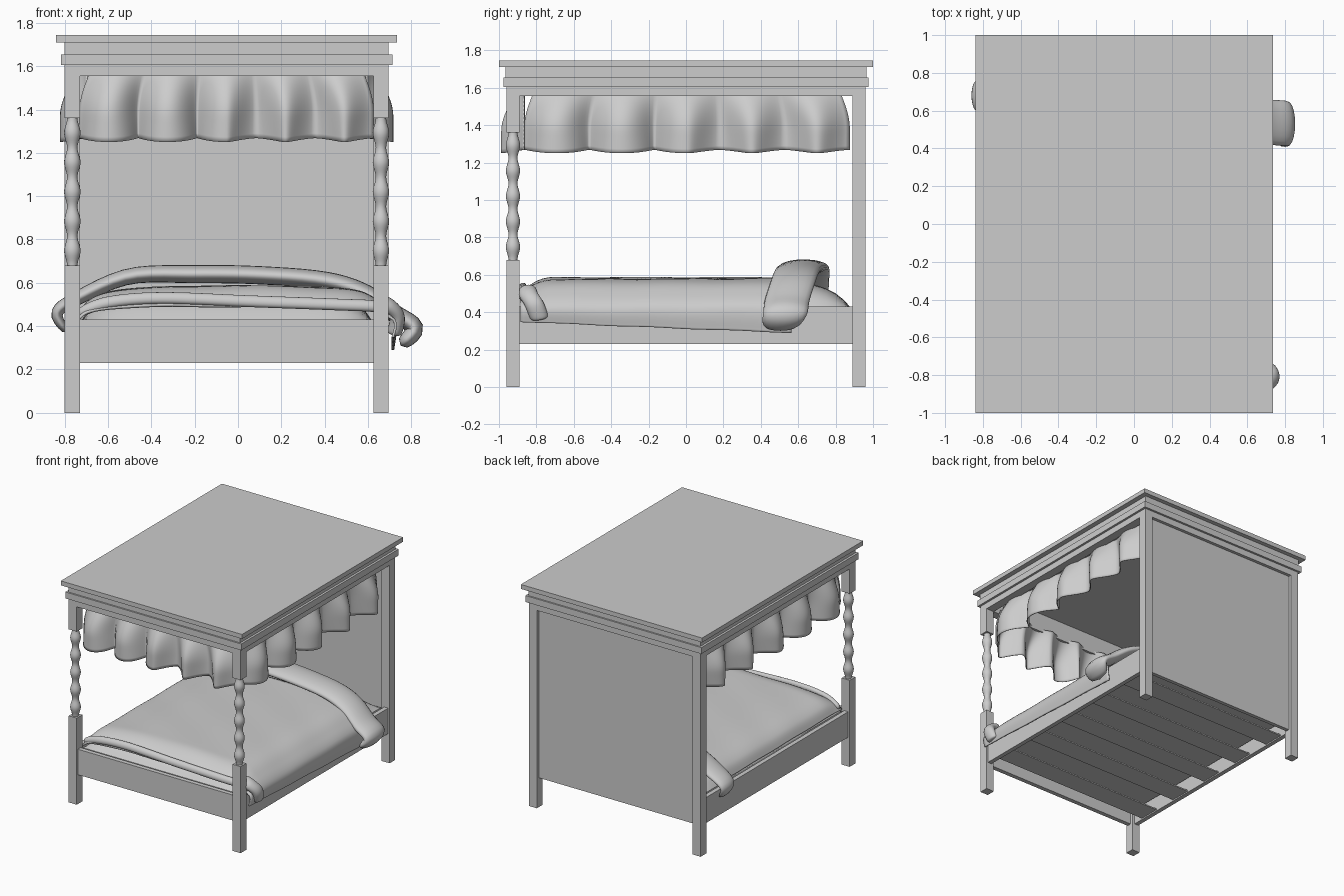
import bpy, bmesh, math
from mathutils import Vector

cube = bpy.data.objects.get("Cube")
if cube:
    bpy.data.objects.remove(cube, do_unlink=True)

grey = bpy.data.materials.new("plain_grey")
grey.use_nodes = True
grey.diffuse_color = (0.605, 0.605, 0.605, 1)
grey.node_tree.nodes["Principled BSDF"].inputs["Base Color"].default_value = grey.diffuse_color

CX = -0.0525            # middle of the wooden frame
HX, HY = 0.7475, 0.96   # outer half sizes at the posts
POST = 0.07


def finish(name, bm, smooth):
    bmesh.ops.recalc_face_normals(bm, faces=bm.faces)
    mesh = bpy.data.meshes.new(name)
    bm.to_mesh(mesh)
    bm.free()
    mesh.materials.append(grey)
    for p in mesh.polygons:
        p.use_smooth = smooth
    ob = bpy.data.objects.new(name, mesh)
    bpy.context.collection.objects.link(ob)
    return ob


def box(name, x, y, z):
    """Box from (low, high) pairs, x measured from the frame middle."""
    bm = bmesh.new()
    bmesh.ops.create_cube(bm, size=1)
    for v in bm.verts:
        v.co = [lo + (hi - lo) * (c + 0.5) for c, (lo, hi) in zip(v.co, (x, y, z))]
        v.co.x += CX
    return finish(name, bm, False)


def surface(name, f, nu, nv, thick=0):
    """Smooth grid surface from f(u, v) with u and v in 0..1."""
    bm = bmesh.new()
    rows = [[bm.verts.new(f(i / nu, j / nv)) for j in range(nv + 1)] for i in range(nu + 1)]
    for a, b in zip(rows, rows[1:]):
        for j in range(nv):
            bm.faces.new((a[j], b[j], b[j + 1], a[j + 1]))
    bmesh.ops.remove_doubles(bm, verts=bm.verts, dist=0.0001)
    ob = finish(name, bm, True)
    if thick:
        mod = ob.modifiers.new("thickness", "SOLIDIFY")
        mod.thickness = thick
        mod.offset = 0
    return ob


def path(pts, t):
    """Smooth point along a list of points."""
    p = [Vector(q) for q in pts]
    s = t * (len(p) - 1)
    i = min(int(s), len(p) - 2)
    s -= i
    a, b, c, d = p[max(i - 1, 0)], p[i], p[i + 1], p[min(i + 2, len(p) - 1)]
    return 0.5 * (2 * b + (c - a) * s + (2 * a - 5 * b + 4 * c - d) * s * s
                  + (3 * b - a - 3 * c + d) * s ** 3)


def roll(name, pts, wide, thin, side, start=1):
    """Flattened tube along a path, rounded at its ends, its first end scaled by start."""
    side = Vector(side).normalized()

    def f(u, v):
        mid = path(pts, u)
        along = path(pts, min(u + 0.01, 1)) - path(pts, max(u - 0.01, 0))
        up = along.cross(side).normalized()
        r = (1 - abs(2 * u - 1) ** 14) ** 0.5
        r *= start + (1 - start) * min(1, u * 2.5)
        a = v * math.tau
        return mid + r * (wide * math.cos(a) * side + thin * math.sin(a) * up)
    return surface(name, f, 48, 20)


def frame(name, hx, hy, z, depth):
    """Rectangular ring of four boards."""
    for s, n in ((-1, "front"), (1, "back")):
        box(f"{name}_{n}", (-hx, hx), sorted((s * hy, s * (hy - depth))), z)
    for s, n in ((-1, "right"), (1, "left")):
        box(f"{name}_{n}", sorted((s * hx, s * (hx - depth))), (depth - hy, hy - depth), z)


# Canopy roof and mouldings
box("canopy_top", (-0.7875, 0.7875), (-1, 1), (1.71, 1.745))
frame("canopy_upper_frieze", HX, 0.965, (1.655, 1.71), POST)
frame("canopy_moulding", 0.765, 0.977, (1.605, 1.655), 0.085)
frame("canopy_lower_frieze", HX, HY, (1.555, 1.605), POST)

# Posts, the front ones with turned bobbins
for s, n in ((-1, "right"), (1, "left")):
    px = sorted((s * HX, s * (HX - POST)))
    front, back = (-HY, POST - HY), (HY - POST, HY)
    box(f"back_{n}_post", px, back, (0, 1.555))
    box(f"front_{n}_post_lower", px, front, (0, 0.68))
    box(f"front_{n}_post_upper", px, front, (1.36, 1.555))

    def bobbins(u, v, cx=CX + s * (HX - POST / 2)):
        r = 0.031 - 0.007 * math.cos(u * 5 * math.tau)
        a = v * math.tau
        return cx + r * math.cos(a), -HY + POST / 2 + r * math.sin(a), 0.68 + 0.68 * u
    surface(f"front_{n}_post_bobbins", bobbins, 60, 20)
    # Side rails
    box(f"{n}_rail", sorted((s * 0.735, s * 0.70)), (-0.89, 0.89), (0.23, 0.43))

# Foot rail, head panel and slats
box("foot_rail", (-0.68, 0.68), (-0.945, -0.91), (0.23, 0.43))
box("head_panel", (-0.68, 0.68), (0.905, 0.935), (0.23, 1.555))
for i in range(5):
    y = -0.72 + 0.362 * i
    box(f"slat_{i + 1}", (-0.70, 0.70), (y - 0.085, y + 0.085), (0.24, 0.25))


# Gathered valances on three sides
def valance(name, place, half, mid, reach, valley):
    def f(u, v):
        wave = (0.5 - 0.5 * math.cos(10 * math.pi * u)) ** 0.7
        swell = math.sin(min(v / 0.65, 1) * math.pi / 2)
        out = valley + (reach - valley) * wave * (0.3 + 0.7 * swell)
        sway = 0.02 * v * math.sin(10 * math.pi * u) * (1 if u > 0.5 else -1)
        along = mid + (2 * u - 1) * (half - 0.05 * (1 - swell)) + sway
        return place(along, out, 1.575 - 0.325 * v + 0.018 * (1 - wave) * v)
    surface(name, f, 100, 14, 0.006)


valance("front_valance", lambda a, o, z: (CX + a, -o, z), 0.68, 0, 0.985, 0.865)
valance("left_valance", lambda a, o, z: (CX + o, a, z), 0.87, 0.005, 0.767, 0.645)
valance("right_valance", lambda a, o, z: (CX - o, a, z), 0.87, 0.005, 0.767, 0.645)


# Mattress with a softly domed top
def mattress(u, v):
    a, b = 2 * u - 1, 2 * v - 1
    dome = (1 - abs(a) ** 8) * (1 - abs(b) ** 8)
    return CX + 0.675 * a, 0.885 * b, 0.42 + 0.145 * dome


surface("mattress_top", mattress, 40, 40)
box("mattress_base", (-0.675, 0.675), (-0.885, 0.885), (0.33, 0.42))

# Bedspread, hanging over the left rail
SECTION = [(-0.735, 0, 0.44), (-0.69, 0, 0.51), (-0.58, 0, 0.555), (-0.35, 0, 0.575),
           (0, 0, 0.58), (0.35, 0, 0.575), (0.56, 0, 0.555), (0.67, 0, 0.49),
           (0.725, 0, 0.42), (0.715, 0, 0.35)]


def bedspread(u, v):
    x, _, z = path(SECTION, u)
    y = -0.885 + 1.45 * v
    foot = max(0, (-0.70 - y) / 0.185) ** 2.2
    z -= foot * 0.09 * max(0, (z - 0.43) / 0.155)
    z -= 0.75 * v * max(0, 0.43 - z)
    z += 0.003 * math.sin(11 * x + 8 * y) * math.sin(6 * y - 3 * x)
    return x, y, z


surface("bedspread", bedspread, 60, 60, 0.012)

# Turned-back fold across the head end, drooping at both sides
roll("bedspread_fold",
     [(-0.79, 0.68, 0.37), (-0.835, 0.68, 0.46), (-0.74, 0.67, 0.53), (-0.50, 0.66, 0.63),
      (-0.20, 0.63, 0.64), (0.10, 0.61, 0.635), (0.40, 0.59, 0.61), (0.58, 0.57, 0.555),
      (0.72, 0.54, 0.46), (0.815, 0.53, 0.39), (0.75, 0.50, 0.31)],
     0.12, 0.042, (0, 1, 0), 0.55)

# Rolled hem at the foot and its curled corner
roll("bedspread_hem",
     [(-0.74, -0.85, 0.46), (-0.60, -0.87, 0.51), (-0.35, -0.875, 0.53),
      (0.05, -0.88, 0.515), (0.45, -0.88, 0.50), (0.64, -0.87, 0.49), (0.71, -0.84, 0.46)],
     0.028, 0.022, (0, 0.5, 1))
roll("bedspread_corner",
     [(0.64, -0.85, 0.52), (0.70, -0.84, 0.49), (0.735, -0.81, 0.44), (0.72, -0.78, 0.36)],
     0.05, 0.035, (0, 1, 0.2))
